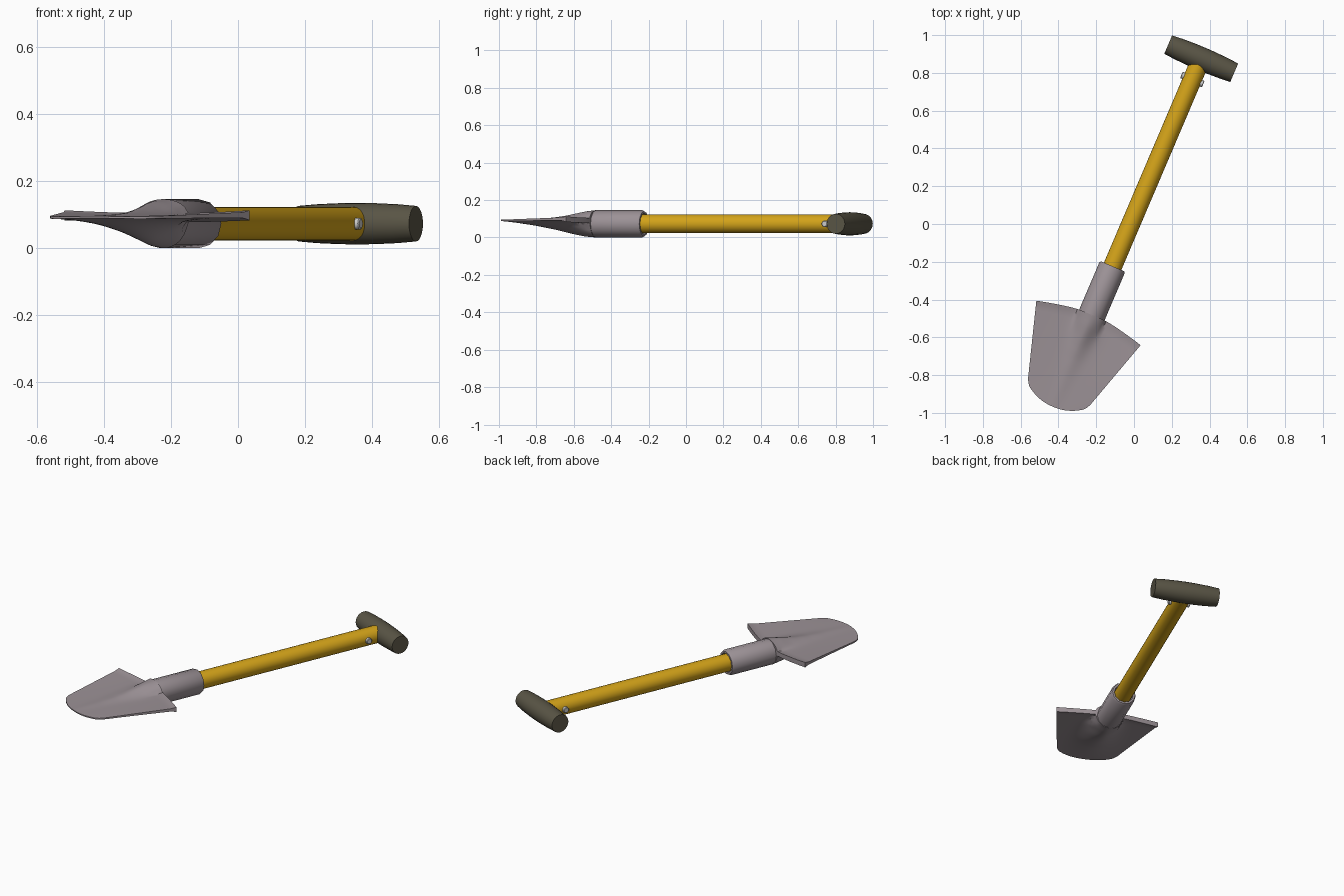
import bpy, bmesh, math
from mathutils import Matrix

if "Cube" in bpy.data.objects:
    bpy.data.objects.remove(bpy.data.objects["Cube"])

# Work with y along the shaft and x across it; the tool then lies at an angle.
ANGLE = math.radians(23.1)
PLACE = Matrix.Translation((-0.015, 0.006, 0)) @ Matrix.Rotation(-ANGLE, 4, 'Z')
CZ = 0.073


def material(name, color):
    m = bpy.data.materials.new(name)
    m.diffuse_color = (*color, 1)
    m.use_nodes = True
    m.node_tree.nodes["Principled BSDF"].inputs["Base Color"].default_value = m.diffuse_color
    return m


def finish(name, bm, mat=None, angle=35):
    bmesh.ops.remove_doubles(bm, verts=bm.verts, dist=1e-5)
    bmesh.ops.recalc_face_normals(bm, faces=bm.faces)
    me = bpy.data.meshes.new(name)
    bm.to_mesh(me)
    bm.free()
    ob = bpy.data.objects.new(name, me)
    bpy.context.collection.objects.link(ob)
    ob.matrix_world = PLACE
    if mat:
        me.materials.append(mat)
    bpy.ops.object.select_all(action='DESELECT')
    ob.select_set(True)
    bpy.context.view_layer.objects.active = ob
    bpy.ops.object.shade_smooth_by_angle(angle=math.radians(angle))
    return ob


def turned(name, profile, sides, mat=None, across=False, y=0, angle=35):
    """Round part from (position, radius) pairs, along the shaft or across it."""
    bm = bmesh.new()
    rings = []
    for p, r in profile:
        ring = []
        for i in range(sides):
            a = 2 * math.pi * i / sides
            c, s = r * math.cos(a), r * math.sin(a)
            ring.append(bm.verts.new((p, y + c, CZ + s) if across else (c, p, CZ + s)))
        rings.append(ring)
    for a, b in zip(rings, rings[1:]):
        for i in range(sides):
            j = (i + 1) % sides
            bm.faces.new((a[i], a[j], b[j], b[i]))
    bm.faces.new(rings[0])
    bm.faces.new(rings[-1])
    return finish(name, bm, mat, angle)


def interp(table, x):
    for (x0, y0), (x1, y1) in zip(table, table[1:]):
        if x <= x1:
            return y0 + (y1 - y0) * max(0, x - x0) / (x1 - x0)
    return table[-1][1]


steel = material("steel", (0.33, 0.285, 0.305))
yellow = material("yellow_shaft", (0.66, 0.37, 0.01))
dark = material("dark_grip", (0.10, 0.09, 0.06))

# Shaft, grip, pin
turned("shaft", [(-0.5, 0.05), (0.93, 0.05)], 24, yellow)
turned("grip", [(-0.19, 0.053), (-0.13, 0.058), (-0.06, 0.061), (0, 0.062),
                (0.06, 0.061), (0.13, 0.058), (0.19, 0.053)], 24, dark, True, 0.945)
turned("pin", [(-0.063, 0.014), (-0.06, 0.018), (0.06, 0.018), (0.063, 0.014)],
       14, None, True, 0.825)

# Socket with a hollow, bevelled mouth
turned("socket", [(-0.535, 0.073), (-0.26, 0.073), (-0.25, 0.067), (-0.25, 0.056), (-0.28, 0.052)],
       12, steel, angle=50)

# Blade: upper and lower skins joined round the rim
RIDGE_TOP = [(0, 0.146), (0.06, 0.139), (0.12, 0.127), (0.18, 0.115), (0.25, 0.106), (0.35, 0.1), (0.53, 0.096)]
RIDGE_LOW = [(0, 0.0), (0.06, 0.005), (0.12, 0.016), (0.22, 0.039), (0.34, 0.062), (0.53, 0.09)]
COLS, ROWS = 40, 28


def blade_point(i, j, top):
    s = 2 * i / COLS - 1
    s = math.copysign(abs(s) ** 1.4, s)
    t = j / ROWS
    half = 0.30 - 0.132 * t - 0.012 * max(0, (t - 0.9) / 0.1) ** 2
    u = s * half
    out = max(0, (abs(s) - 0.23) / 0.77)
    v0 = -0.53 - 0.046 * out ** 1.3
    v1 = -1.058 + 0.05 * abs(s) ** 2.2
    v = v0 + (v1 - v0) * t
    d = -0.53 - v
    lip = max(0, 1 - t / 0.06)
    if top:
        sheet = 0.099 - 0.004 * t + 0.009 * s * s * (1 - t) + 0.005 * lip
        peak, width = interp(RIDGE_TOP, d), 0.078 - 0.08 * d
    else:
        sheet = 0.084 + 0.005 * t + 0.006 * s * s * (1 - t) - 0.007 * lip
        peak, width = interp(RIDGE_LOW, d), 0.078 + 0.16 * d
    # round at the socket, softening to a flared ridge further down
    q = abs(u) / width
    mix = min(1, d / 0.12)
    rnd = math.sqrt(max(0, 1 - q * q))
    soft = math.exp(-1.6 * q * q)
    return (u, v, sheet + (peak - sheet) * (rnd * (1 - mix) + soft * mix))


bm = bmesh.new()
skins = [[[bm.verts.new(blade_point(i, j, k)) for i in range(COLS + 1)]
          for j in range(ROWS + 1)] for k in (True, False)]
for g in skins:
    for j in range(ROWS):
        for i in range(COLS):
            bm.faces.new((g[j][i], g[j][i + 1], g[j + 1][i + 1], g[j + 1][i]))
rim = ([(0, i) for i in range(COLS)] + [(j, COLS) for j in range(ROWS)]
       + [(ROWS, i) for i in range(COLS, 0, -1)] + [(j, 0) for j in range(ROWS, 0, -1)])
a, b = skins
for (j0, i0), (j1, i1) in zip(rim, rim[1:] + rim[:1]):
    bm.faces.new((a[j0][i0], a[j1][i1], b[j1][i1], b[j0][i0]))
finish("blade", bm, steel, 40)
